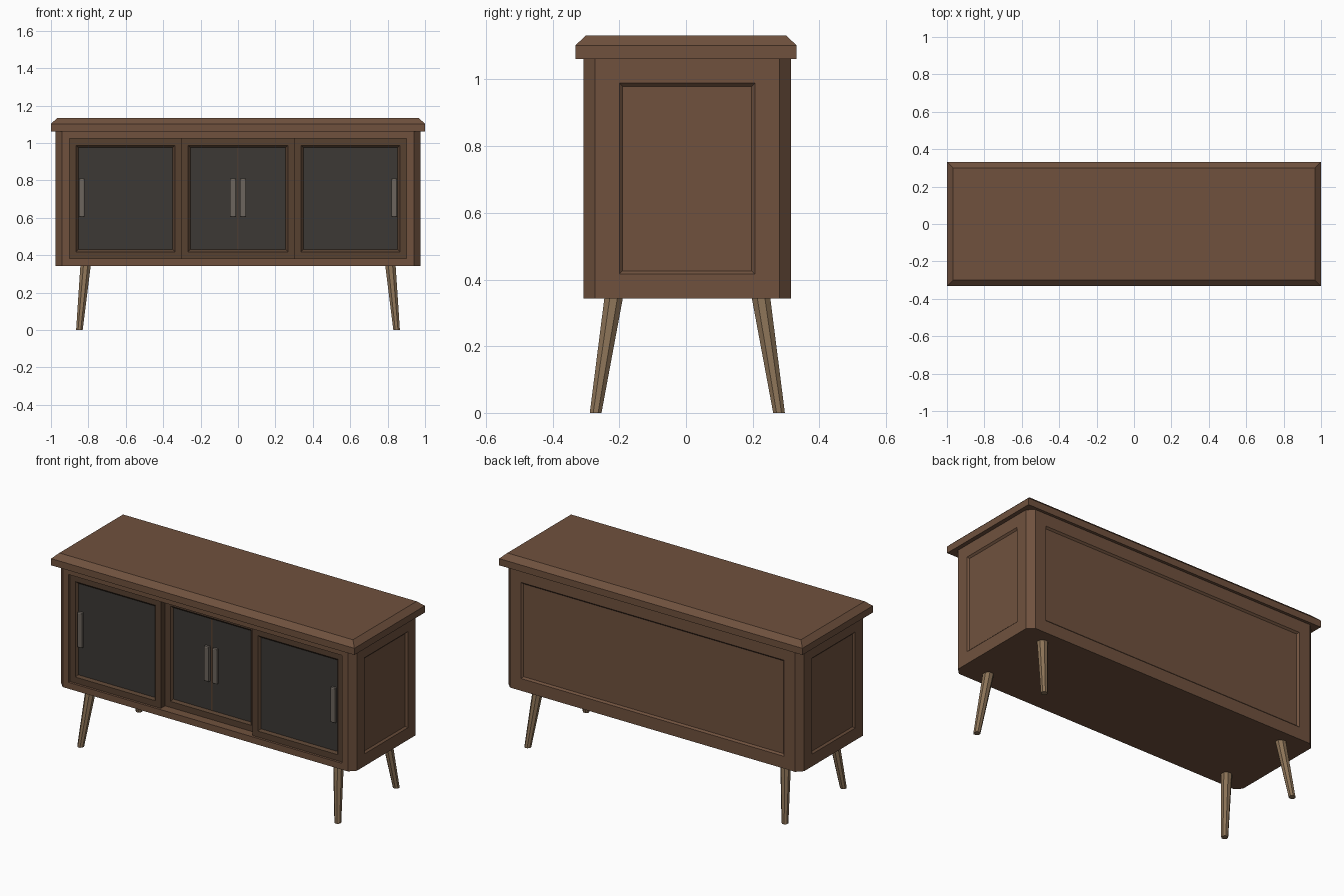
import bpy, bmesh
from mathutils import Vector
from math import cos, sin, pi

if "Cube" in bpy.data.objects:
    bpy.data.objects.remove(bpy.data.objects["Cube"])


def material(name, rgb):
    m = bpy.data.materials.new(name)
    m.diffuse_color = (*rgb, 1)
    m.use_nodes = True
    m.node_tree.nodes["Principled BSDF"].inputs["Base Color"].default_value = m.diffuse_color
    return m


WOOD = material("walnut", (0.16, 0.083, 0.048))
DARK = material("dark_walnut", (0.095, 0.052, 0.03))
PANEL = material("dark_panel", (0.045, 0.04, 0.036))
METAL = material("handle_metal", (0.15, 0.13, 0.11))
TAN = material("leg_wood", (0.26, 0.17, 0.095))


def finish(bm, name, *mats):
    bmesh.ops.recalc_face_normals(bm, faces=bm.faces)
    me = bpy.data.meshes.new(name)
    bm.to_mesh(me)
    bm.free()
    for m in mats:
        me.materials.append(m)
    ob = bpy.data.objects.new(name, me)
    bpy.context.collection.objects.link(ob)
    return ob


def loft(loops):
    """Closed solid through a stack of matching point loops."""
    bm = bmesh.new()
    rings = [[bm.verts.new(p) for p in loop] for loop in loops]
    for a, b in zip(rings, rings[1:]):
        for i in range(len(a)):
            j = (i + 1) % len(a)
            bm.faces.new((a[i], a[j], b[j], b[i]))
    bm.faces.new(rings[0][::-1])
    bm.faces.new(rings[-1])
    bmesh.ops.recalc_face_normals(bm, faces=bm.faces)
    return bm


def rect(x0, x1, y0, y1, z):
    return [(x0, y0, z), (x1, y0, z), (x1, y1, z), (x0, y1, z)]


def box(x0, x1, y0, y1, z0, z1):
    return loft([rect(x0, x1, y0, y1, z0), rect(x0, x1, y0, y1, z1)])


def facing(bm, direction):
    bm.normal_update()
    return [f for f in bm.faces if f.normal.dot(Vector(direction)) > 0.99]


def inset(bm, faces, thickness, depth=0.0):
    bmesh.ops.inset_individual(bm, faces=faces, thickness=thickness,
                               depth=depth, use_even_offset=True)


# Top slab with a chamfered upper edge
finish(loft([rect(-x, x, -y, y, z) for x, y, z in
             ((1, 0.332, 1.062), (1, 0.332, 1.102), (0.968, 0.3, 1.132))]),
       "top_slab", WOOD)

# Cabinet body: cut corners, recessed side and back panels, open front bay
X, Y0, Y1, C = 0.975, -0.308, 0.315, 0.035
outline = [(-X + C, Y0), (X - C, Y0), (X, Y0 + C), (X, Y1 - C),
           (X - C, Y1), (-X + C, Y1), (-X, Y1 - C), (-X, Y0 + C)]
bm = loft([[(x, y, z) for x, y in outline] for z in (0.343, 1.062)])
panels = facing(bm, (1, 0, 0)) + facing(bm, (-1, 0, 0)) + facing(bm, (0, 1, 0))
front = facing(bm, (0, -1, 0))
inset(bm, panels, 0.073)
inset(bm, panels, 0.01, -0.01)
inset(bm, front, 0.038)
inset(bm, front, 0.0002, -0.08)
finish(bm, "cabinet_body", WOOD)


# Framed door: dark wood frame with a sunken panel
def door(name, x0, x1, y):
    bm = box(x0, x1, y, -0.225, 0.382, 1.023)
    f = facing(bm, (0, -1, 0))
    inset(bm, f, 0.036)
    inset(bm, f, 0.012, -0.012)
    f[0].material_index = 1
    finish(bm, name, DARK, PANEL)


SIDE_Y, MID_Y = -0.296, -0.256
door("left_door", -0.902, -0.302, SIDE_Y)
door("right_door", 0.302, 0.902, SIDE_Y)
door("centre_doors", -0.303, 0.303, MID_Y)
finish(box(-0.004, 0.004, MID_Y + 0.009, MID_Y + 0.014, 0.43, 0.975),
       "centre_seam", DARK)

# Bar handles with softened front edges
for name, x, y in (("left_handle", -0.835, SIDE_Y), ("centre_left_handle", -0.027, MID_Y),
                   ("centre_right_handle", 0.027, MID_Y), ("right_handle", 0.835, SIDE_Y)):
    bm = box(x - 0.015, x + 0.015, y - 0.003, y + 0.013, 0.603, 0.81)
    inset(bm, facing(bm, (0, -1, 0)), 0.005, 0.003)
    finish(bm, name, METAL)


# Splayed, tapered eight-sided legs
def ring(cx, cy, r, z):
    return [(cx + r * cos(pi / 8 + i * pi / 4), cy + r * sin(pi / 8 + i * pi / 4), z)
            for i in range(8)]


for side, sx in (("left", -1), ("right", 1)):
    for end, sy in (("front", -1), ("back", 1)):
        finish(loft([ring(sx * 0.848, sy * 0.275 + 0.004, 0.019, 0),
                     ring(sx * 0.815, sy * 0.221 + 0.004, 0.03, 0.345)]),
               f"{end}_{side}_leg", TAN)
